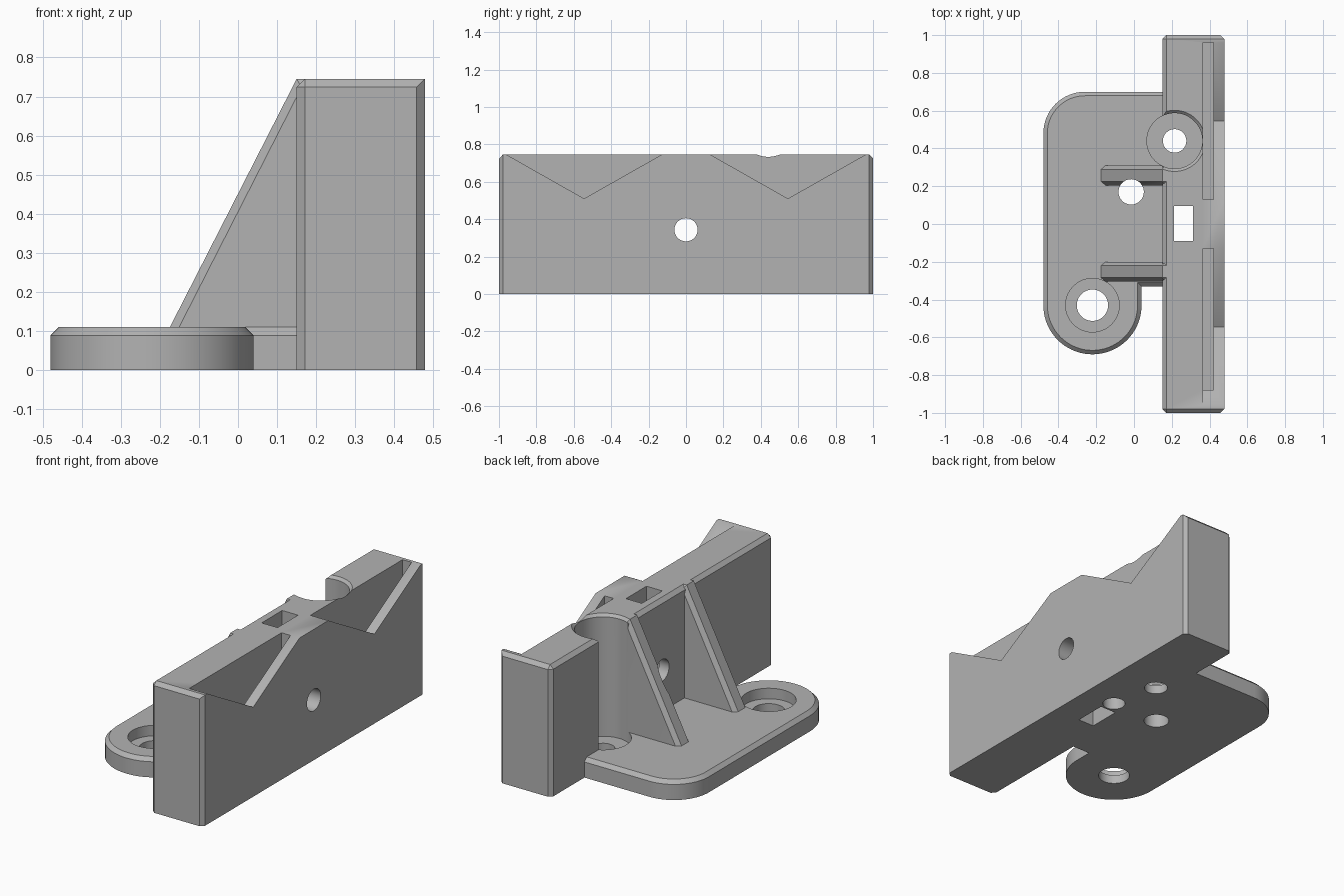
import bpy, bmesh, math
from mathutils import Matrix, Vector

cube = bpy.data.objects.get("Cube")
if cube:
    bpy.data.objects.remove(cube, do_unlink=True)

# Single grey plastic
grey = bpy.data.materials.new("grey_plastic")
grey.use_nodes = True
GREY = (0.45, 0.45, 0.45, 1)
grey.diffuse_color = GREY
grey.node_tree.nodes["Principled BSDF"].inputs["Base Color"].default_value = GREY

TOP, PLATE, CH = 0.745, 0.11, 0.021


def finish(bm, name):
    bmesh.ops.recalc_face_normals(bm, faces=bm.faces[:])
    mesh = bpy.data.meshes.new(name)
    bm.to_mesh(mesh)
    bm.free()
    mesh.materials.append(grey)
    ob = bpy.data.objects.new(name, mesh)
    bpy.context.collection.objects.link(ob)
    return ob


def prism(name, points, axis, lo, hi, chamfer=None):
    """Extrude a 2D outline along an axis; chamfer the edges picked by a rule."""
    def place(a, b, t):
        return {"x": (t, a, b), "y": (a, t, b), "z": (a, b, t)}[axis]
    bm = bmesh.new()
    face = bm.faces.new([bm.verts.new(place(a, b, lo)) for a, b in points])
    new = bmesh.ops.extrude_face_region(bm, geom=[face])["geom"]
    move = Vector(place(0, 0, hi - lo))
    bmesh.ops.translate(bm, vec=move, verts=[v for v in new if isinstance(v, bmesh.types.BMVert)])
    bmesh.ops.recalc_face_normals(bm, faces=bm.faces[:])
    if chamfer:
        edges = [e for e in bm.edges if chamfer(e.verts[0].co, e.verts[1].co)]
        bmesh.ops.bevel(bm, geom=edges, offset=CH, segments=1, affect="EDGES", profile=0.5)
    return finish(bm, name)


def box(name, x0, x1, y0, y1, z0, z1, chamfer=None):
    return prism(name, [(x0, y0), (x1, y0), (x1, y1), (x0, y1)], "z", z0, z1, chamfer)


def drill(x, y, r0, r1, z0, z1):
    bm = bmesh.new()
    bmesh.ops.create_cone(bm, cap_ends=True, segments=64, radius1=r0, radius2=r1, depth=z1 - z0,
                          matrix=Matrix.Translation((x, y, (z0 + z1) / 2)))
    return finish(bm, "drill_cutter")


def combine(target, tool, operation):
    mod = target.modifiers.new("combine", "BOOLEAN")
    mod.operation, mod.solver, mod.object = operation, "EXACT", tool
    bpy.context.view_layer.objects.active = target
    bpy.ops.object.modifier_apply(modifier=mod.name)
    bpy.data.objects.remove(tool, do_unlink=True)


def arc(cx, cy, r, a0, a1, n):
    angles = [math.radians(a0 + (a1 - a0) * i / n) for i in range(n + 1)]
    return [(cx + r * math.cos(a), cy + r * math.sin(a)) for a in angles]


# Upright block: chamfered corners and top, except its outer top edge
def block_edges(a, b):
    upright = abs(a.z - b.z) > 0.1
    rim = min(a.z, b.z) > TOP - 0.01 and min(a.x, b.x) < 0.3
    return upright or rim


bracket = box("mounting_bracket", 0.15, 0.478, -1, 1, 0, TOP, block_edges)

# Base plate with rounded corner and rounded lobe
outline = ([(0.25, 0.7)] + arc(-0.26, 0.48, 0.22, 90, 180, 16)
           + arc(-0.22, -0.43, 0.26, 180, 360, 36) + [(0.04, -0.33), (0.25, -0.33)])
plate = prism("base_plate", outline, "z", 0, PLATE,
              lambda a, b: min(a.z, b.z) > PLATE - 0.01 and min(a.x, b.x) < 0.2)
combine(bracket, plate, "UNION")

# Two sloping ribs
rib_side = [(-0.205, 0.05), (0.15, TOP), (0.25, TOP), (0.25, 0.05)]
for y in (-0.305, 0.205):
    rib = prism("rib", rib_side, "y", y, y + 0.105,
                lambda a, b: abs(a.y - b.y) < 0.01 and max(a.z, b.z) > 0.7 and min(a.x, b.x) < 0.2)
    combine(bracket, rib, "UNION")

cutters = [
    # Lobe screw hole with counterbore
    drill(-0.22, -0.43, 0.083, 0.083, -0.1, 0.3),
    drill(-0.22, -0.43, 0.142, 0.142, 0.05, 0.3),
    # Deep screw channel in the block, with flared mouth
    drill(0.215, 0.44, 0.062, 0.062, -0.1, 0.3),
    drill(0.215, 0.44, 0.147, 0.147, 0.05, 0.9),
    drill(0.215, 0.44, 0.142, 0.172, 0.725, 0.755),
    # Plate hole beside the rib, and blind hole under the block
    drill(-0.015, 0.17, 0.067, 0.067, -0.1, 0.9),
    drill(0.28, 0.165, 0.06, 0.06, -0.1, 0.3),
    # Rectangular nut slot
    box("nut_cutter", 0.212, 0.312, -0.09, 0.095, -0.1, 0.9),
    # Cross bore
    prism("bore_cutter", arc(0, 0.343, 0.062, 0, 352.5, 47), "x", 0.0, 0.6),
    # Two long pockets
    box("pocket_cutter", 0.365, 0.422, 0.13, 0.96, 0.12, 0.9),
    box("pocket_cutter", 0.365, 0.422, -0.88, -0.13, 0.12, 0.9),
]
# V notches in the outer wall
for s in (-1, 1):
    notch = [(s * 0.13, TOP), (s * 0.545, 0.51), (s * 0.96, TOP), (s * 0.96, 0.9), (s * 0.13, 0.9)]
    cutters.append(prism("notch_cutter", notch, "x", 0.365, 0.6))

for cutter in cutters:
    combine(bracket, cutter, "DIFFERENCE")

bpy.ops.object.select_all(action="DESELECT")
bracket.select_set(True)
bpy.context.view_layer.objects.active = bracket
bpy.ops.object.shade_smooth_by_angle(angle=math.radians(30))
